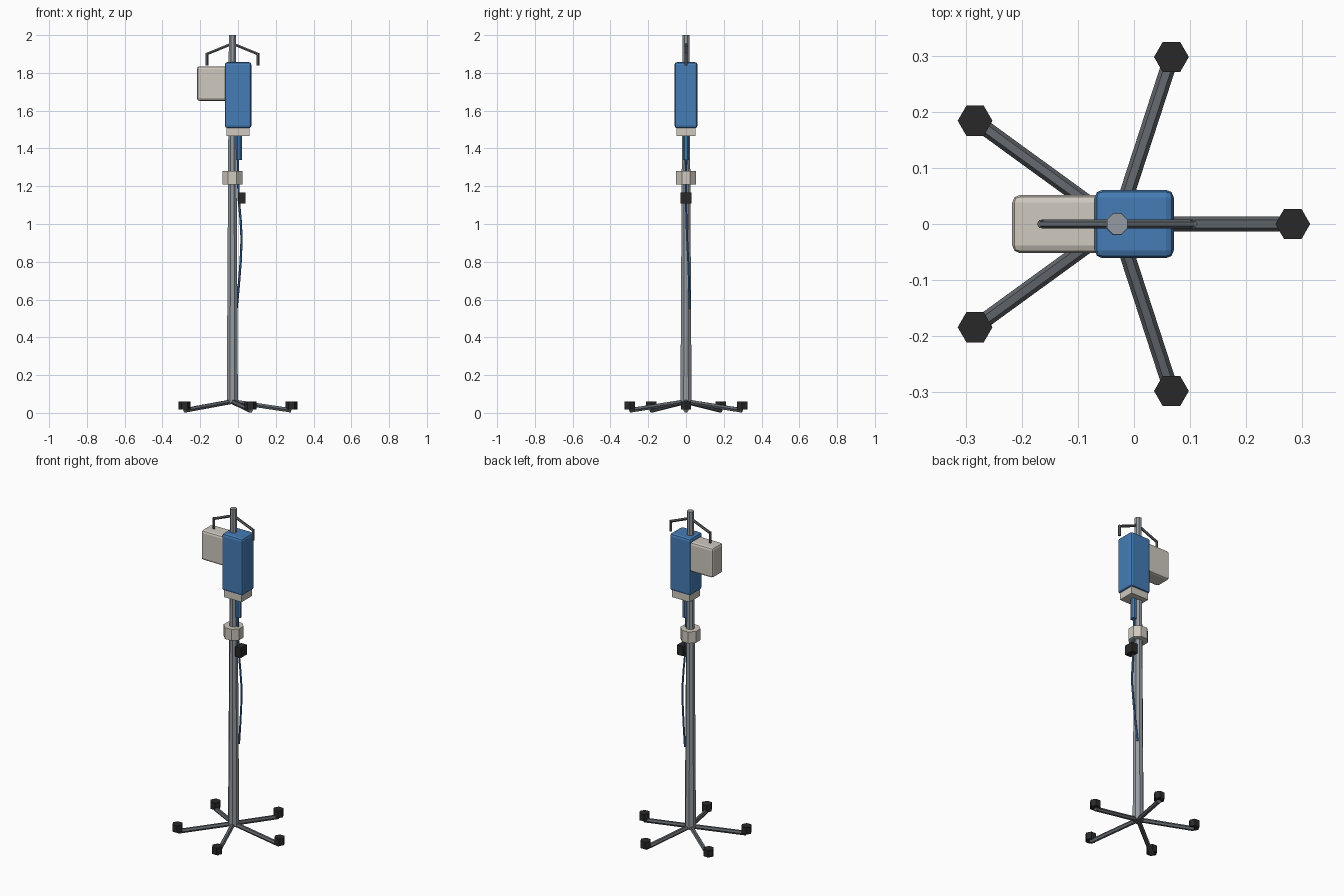
import bpy, bmesh, math
from mathutils import Vector

cube = bpy.data.objects.get("Cube")
if cube:
    bpy.data.objects.remove(cube, do_unlink=True)


def material(name, r, g, b):
    m = bpy.data.materials.new(name)
    m.use_nodes = True
    m.diffuse_color = (r, g, b, 1)
    m.node_tree.nodes["Principled BSDF"].inputs["Base Color"].default_value = (r, g, b, 1)
    return m


steel = material("steel grey", 0.30, 0.33, 0.36)
dark = material("dark grey", 0.12, 0.135, 0.15)
black = material("black", 0.022, 0.022, 0.022)
blue = material("blue", 0.06, 0.20, 0.46)
beige = material("warm grey", 0.62, 0.58, 0.52)


def finish(name, bm, mat):
    bmesh.ops.recalc_face_normals(bm, faces=bm.faces)
    mesh = bpy.data.meshes.new(name)
    bm.to_mesh(mesh)
    bm.free()
    mesh.materials.append(mat)
    obj = bpy.data.objects.new(name, mesh)
    bpy.context.collection.objects.link(obj)
    return obj


def tube(name, points, radii, sides, mat, turn=0.0):
    """Flat-faced tube swept along points with one radius per point."""
    bm = bmesh.new()
    pts = [Vector(p) for p in points]
    rings = []
    for i, p in enumerate(pts):
        d = (pts[min(i + 1, len(pts) - 1)] - pts[max(i - 1, 0)]).normalized()
        side = Vector((0, 1, 0)) if abs(d.z) > 0.5 else Vector((0, 0, 1))
        u = side.cross(d).normalized()
        v = d.cross(u)
        ring = []
        for k in range(sides):
            a = math.tau * k / sides + turn
            ring.append(bm.verts.new(p + (u * math.cos(a) + v * math.sin(a)) * radii[i]))
        rings.append(ring)
    for a, b in zip(rings, rings[1:]):
        for k in range(sides):
            n = (k + 1) % sides
            bm.faces.new((a[k], a[n], b[n], b[k]))
    bm.faces.new(rings[0])
    bm.faces.new(rings[-1])
    return finish(name, bm, mat)


def box(name, low, high, mat, bevel=0.0):
    bm = bmesh.new()
    bmesh.ops.create_cube(bm, size=1)
    for v in bm.verts:
        v.co = [l + (h - l) * (c + 0.5) for l, h, c in zip(low, high, v.co)]
    if bevel:
        bmesh.ops.bevel(bm, geom=bm.edges[:], offset=bevel, segments=2,
                        profile=0.5, affect='EDGES')
    return finish(name, bm, mat)


PX = -0.03  # pole axis
FLAT = math.pi / 8

# Pole and collar
tube("pole", [(PX, 0, 0.05), (PX, 0, 2)], [0.032, 0.02], 8, steel, FLAT)
tube("collar", [(PX, 0, 1.21), (PX, 0, 1.28)], [0.057] * 2, 8, beige, FLAT)

# Five sloping legs with feet
for i in range(5):
    a = math.tau * i / 5
    c, s = math.cos(a), math.sin(a)
    tube(f"leg_{i + 1}", [(PX, 0, 0.06), (PX + 0.312 * c, 0.312 * s, 0.0135)],
         [0.0135] * 2, 6, dark)
    fx, fy = PX + 0.313 * c, 0.313 * s
    tube(f"foot_{i + 1}", [(fx, fy, 0.018), (fx, fy, 0.061)], [0.031] * 2, 6, black)

# Hanging hooks
for side, sx in (("right", -1), ("left", 1)):
    x = PX + sx * 0.135
    tube(f"hook_arm_{side}", [(PX, 0, 1.955), (x, 0, 1.9)], [0.008] * 2, 6, dark)
    tube(f"hook_drop_{side}", [(x, 0, 1.906), (x, 0, 1.84)], [0.008] * 2, 6, dark)

# Pump body, side unit and base
box("pump_body", (-0.07, -0.061, 1.507), (0.071, 0.061, 1.857), blue, 0.014)
box("side_unit", (-0.217, -0.052, 1.652), (-0.04, 0.052, 1.835), beige, 0.014)
box("pump_base", (-0.06, -0.051, 1.465), (0.06, 0.051, 1.515), beige)

# Outlet, clamp and hanging line
tube("outlet", [(0.004, 0, 1.34), (0.004, 0, 1.47)], [0.018] * 2, 8, blue, FLAT)
box("clamp", (0.0, -0.029, 1.108), (0.04, 0.029, 1.168), black)
line = [(0, 0, 1.35), (0.0, 0, 1.25), (0.004, 0, 1.13), (0.014, 0.002, 1.02),
        (0.019, 0.006, 0.92), (0.014, 0.012, 0.8), (0.003, 0.017, 0.66), (-0.008, 0.022, 0.55)]
tube("line", line, [0.006] * len(line), 6, blue)
